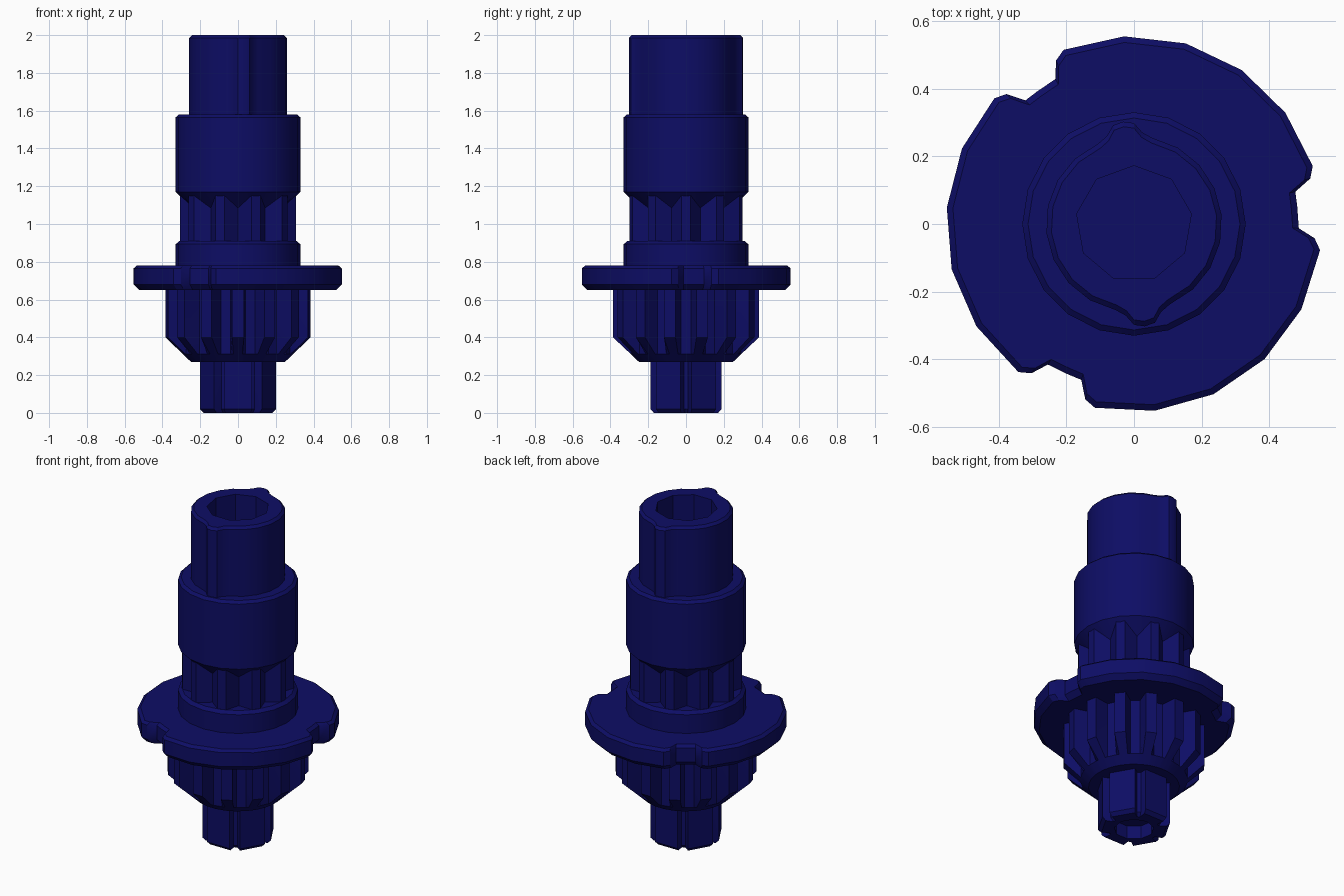
import bpy, bmesh, math
from math import radians, cos, sin, pi

if "Cube" in bpy.data.objects:
    bpy.data.objects.remove(bpy.data.objects["Cube"])

navy = bpy.data.materials.new("navy blue")
navy.diffuse_color = (0.004, 0.004, 0.13, 1)
navy.use_nodes = True
navy.node_tree.nodes["Principled BSDF"].inputs["Base Color"].default_value = navy.diffuse_color


def polar(pairs):
    return [(r * cos(radians(a)), r * sin(radians(a))) for r, a in pairs]


def circle(r, n=20, start=90):
    return polar([(r, start + 360 * i / n) for i in range(n)])


def gear(n, tip, root, tip_part, root_part, start=0):
    """Toothed outline; the parts are shares of one pitch spent at tip and root."""
    step = 360 / n
    pts = []
    for i in range(n):
        a = start + i * step
        t, v = tip_part * step / 2, root_part * step / 2
        pts += [(tip, a - t), (tip, a + t), (root, a + step / 2 - v)]
        if v > 0:
            pts.append((root, a + step / 2 + v))
    return polar(pts)


def limit(pts, r):
    """Pull points inside a circle of radius r."""
    out = []
    for x, y in pts:
        k = min(1, r / math.hypot(x, y))
        out.append((x * k, y * k))
    return out


def shrink(pts, d):
    return [(x * (1 - d / math.hypot(x, y)), y * (1 - d / math.hypot(x, y))) for x, y in pts]


def loft(name, sections):
    """Stack outlines with equal point counts into a closed solid."""
    bm = bmesh.new()
    rings = [[bm.verts.new((x, y, z)) for x, y in pts] for z, pts in sections]
    n = len(rings[0])
    for a, b in zip(rings, rings[1:]):
        for i in range(n):
            j = (i + 1) % n
            bm.faces.new((a[i], a[j], b[j], b[i]))
    bm.faces.new(rings[0][::-1])
    bm.faces.new(rings[-1])
    bmesh.ops.recalc_face_normals(bm, faces=bm.faces)
    mesh = bpy.data.meshes.new(name)
    bm.to_mesh(mesh)
    bm.free()
    mesh.materials.append(navy)
    ob = bpy.data.objects.new(name, mesh)
    bpy.context.collection.objects.link(ob)
    return ob


def select(ob):
    bpy.ops.object.select_all(action='DESELECT')
    ob.select_set(True)
    bpy.context.view_layer.objects.active = ob


def cut(ob, cutter):
    mod = ob.modifiers.new("cut", 'BOOLEAN')
    mod.object, mod.operation, mod.solver = cutter, 'DIFFERENCE', 'EXACT'
    select(ob)
    bpy.ops.object.modifier_apply(modifier="cut")
    bpy.data.objects.remove(cutter)


parts = []

# splined lower shaft with a shallow recess underneath
spline = gear(6, 0.203, 0.16, 0.72, 0.12, 30)
shaft = loft("lower_shaft", [(0, shrink(spline, 0.02)), (0.02, spline), (0.29, spline)])
cut(shaft, loft("recess_cutter", [(-0.1, circle(0.11, 9)), (0.08, circle(0.11, 9))]))
parts.append(shaft)

# pinion whose teeth taper into a cone at the bottom
teeth = gear(14, 0.388, 0.295, 0.36, 0.40, 90)
parts.append(loft("pinion", [(0.27, limit(teeth, 0.25)), (0.313, limit(teeth, 0.295)),
                             (0.40, teeth), (0.66, teeth)]))

# flange with three notches
third = [(0.555, 18), (0.555, 36.3), (0.555, 55), (0.555, 74), (0.555, 93), (0.555, 112),
         (0.535, 115.5), (0.487, 118.5), (0.485, 126), (0.486, 131.3), (0.538, 134.5)]
rim = polar([(r, a + 120 * k) for k in range(3) for r, a in third])
parts.append(loft("flange", [(0.65, shrink(rim, 0.03)), (0.68, rim), (0.765, rim),
                             (0.78, shrink(rim, 0.018))]))

# lower ring
parts.append(loft("lower_ring", [(0.77, circle(0.33)), (0.893, circle(0.33)), (0.91, circle(0.31))]))

# fluted neck
flutes = gear(10, 0.308, 0.245, 0.25, 0, 0)
parts.append(loft("fluted_neck", [(0.90, flutes), (1.17, flutes)]))

# collar, coned underneath where it meets the flutes
parts.append(loft("collar", [(1.08, circle(0.24)), (1.17, circle(0.33)),
                             (1.565, circle(0.33)), (1.58, circle(0.313))]))

# hollow top tube with two opposite key ridges
half = [(0.26, -66 + 18 * i) for i in range(9)]
half += [(0.272, 85), (0.298, 90), (0.304, 96), (0.298, 102), (0.272, 107)]
outline = polar([(r, a + 180 * k) for k in range(2) for r, a in half])
tube = loft("top_tube", [(1.57, outline), (1.985, outline), (2.0, shrink(outline, 0.015))])
cut(tube, loft("bore_cutter", [(1.6, circle(0.172, 9)), (2.1, circle(0.172, 9))]))
parts.append(tube)

for ob in parts:
    select(ob)
    bpy.ops.object.shade_smooth_by_angle(angle=radians(30))
